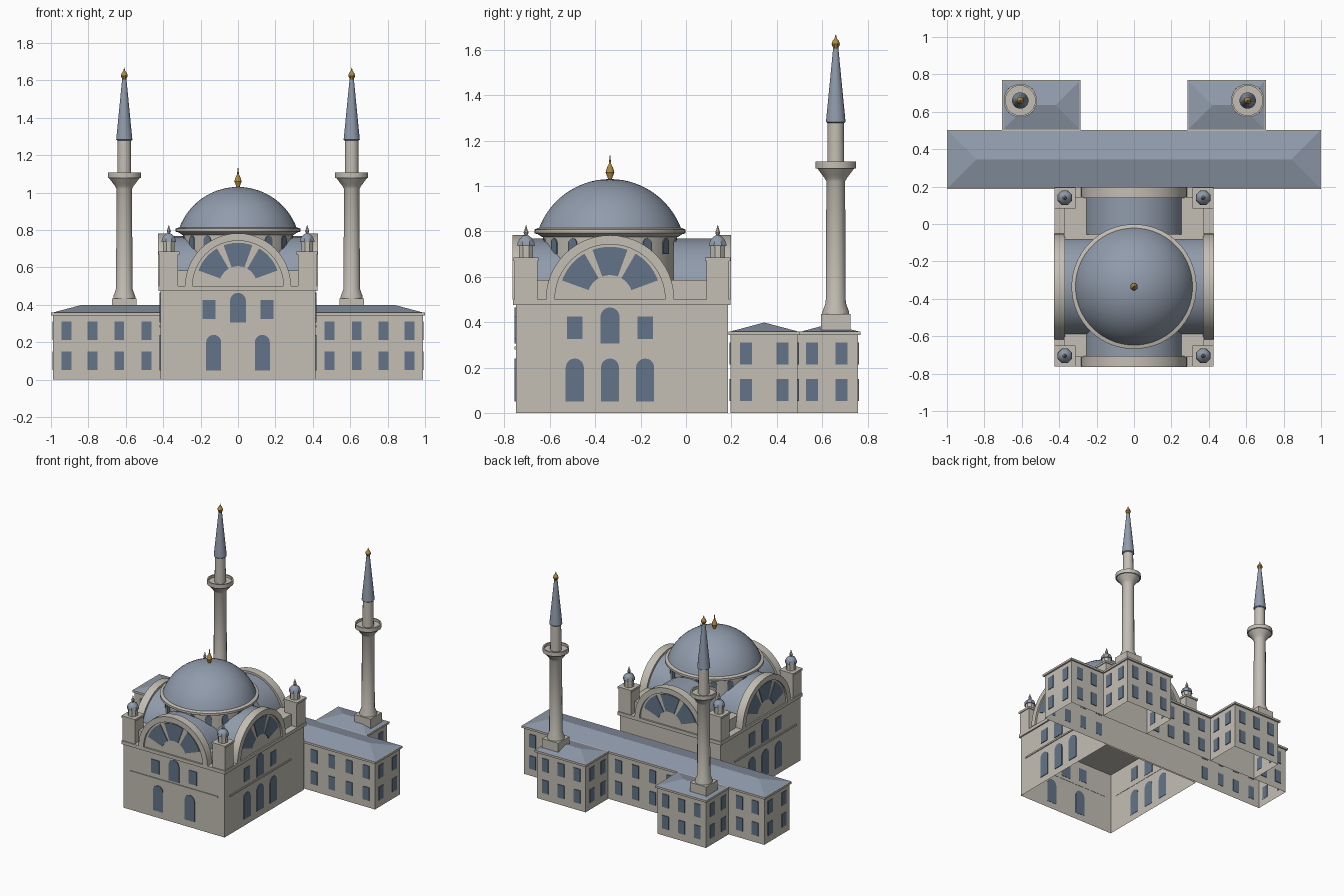
import bpy, bmesh
from math import pi, sin, cos, radians, sqrt
from mathutils import Matrix

if "Cube" in bpy.data.objects:
    bpy.data.objects.remove(bpy.data.objects["Cube"])


def material(name, rgb):
    m = bpy.data.materials.new(name)
    m.use_nodes = True
    m.diffuse_color = (*rgb, 1)
    m.node_tree.nodes["Principled BSDF"].inputs["Base Color"].default_value = (*rgb, 1)
    return m


STONE = material("pale stone", (0.55, 0.52, 0.46))
LEAD = material("blue grey lead", (0.28, 0.33, 0.41))
GLASS = material("dark blue glass", (0.125, 0.175, 0.25))
GOLD = material("gold", (0.42, 0.25, 0.05))


def finish(bm, name, mat, smooth=False):
    """Turn a bmesh into a named, coloured object."""
    bmesh.ops.recalc_face_normals(bm, faces=bm.faces)
    me = bpy.data.meshes.new(name)
    bm.to_mesh(me)
    bm.free()
    me.materials.append(mat)
    ob = bpy.data.objects.new(name, me)
    bpy.context.collection.objects.link(ob)
    if smooth:
        bpy.ops.object.select_all(action="DESELECT")
        ob.select_set(True)
        bpy.context.view_layer.objects.active = ob
        bpy.ops.object.shade_smooth_by_angle(angle=radians(35))
    return ob


def box(name, mat, x0, x1, y0, y1, z0, z1, open_base=False):
    bm = bmesh.new()
    bmesh.ops.create_cube(bm, size=1)
    for v in bm.verts:
        v.co = ((x0 + x1) / 2 + v.co.x * (x1 - x0),
                (y0 + y1) / 2 + v.co.y * (y1 - y0),
                (z0 + z1) / 2 + v.co.z * (z1 - z0))
    if open_base:
        bm.faces.ensure_lookup_table()
        base = min(bm.faces, key=lambda f: f.calc_center_median().z)
        bmesh.ops.delete(bm, geom=[base], context="FACES_ONLY")
    return finish(bm, name, mat)


def lathe(name, mat, profile, x, y, sides=16):
    """Turn (radius, height) points around an upright axis."""
    bm = bmesh.new()
    rings = [[bm.verts.new((x + r * cos(2 * pi * (i + 0.5) / sides),
                            y + r * sin(2 * pi * (i + 0.5) / sides), z))
              for i in range(sides)] for r, z in profile]
    for a, b in zip(rings, rings[1:]):
        for i in range(sides):
            j = (i + 1) % sides
            bm.faces.new((a[i], a[j], b[j], b[i]))
    bm.faces.new(rings[0])
    bm.faces.new(rings[-1])
    return finish(bm, name, mat, smooth=True)


def prism(bm, pts, y0, y1, M):
    """Extrude an upright outline between two depths, then place it."""
    a, b = ([bm.verts.new(M @ Matrix.Translation((u, y, w)).translation)
             for u, w in pts] for y in (y0, y1))
    bm.faces.new(a)
    bm.faces.new(b)
    for i in range(len(a)):
        j = (i + 1) % len(a)
        bm.faces.new((a[i], a[j], b[j], b[i]))


def arc(r, a0, a1, n, cx=0, cz=0):
    return [(cx + r * cos(radians(a0 + (a1 - a0) * i / n)),
             cz + r * sin(radians(a0 + (a1 - a0) * i / n))) for i in range(n + 1)]


def square_window(u, z0, z1, w):
    return [(u - w / 2, z0), (u + w / 2, z0), (u + w / 2, z1), (u - w / 2, z1)]


def arched_window(u, z0, z1, w):
    return [(u - w / 2, z0), (u + w / 2, z0)] + arc(w / 2, 0, 180, 8, u, z1 - w / 2)


def frame(x, y, degrees):
    """Facade frame: local -y points out of the wall."""
    return Matrix.Translation((x, y, 0)) @ Matrix.Rotation(radians(degrees), 4, "Z")


def glaze(name, outlines, M):
    bm = bmesh.new()
    for pts in outlines:
        prism(bm, pts, 0.002, -0.005, M)
    return finish(bm, name, GLASS)


# Prayer hall: open-based walls, cornice and stepped roof base
CX, CY = 0, -0.335
box("hall_walls", STONE, -0.415, 0.415, -0.75, 0.185, 0, 0.48, True)
box("hall_cornice", STONE, -0.425, 0.425, -0.762, 0.197, 0.475, 0.5)
box("roof_step", STONE, -0.375, 0.375, -0.71, 0.145, 0.5, 0.585)

# Four great arches with vaults and fan windows
sides = {"front": frame(0, -0.75, 0), "right_flank": frame(0.415, CY, 90),
         "back": frame(0, 0.185, 180), "left_flank": frame(-0.415, CY, -90)}
for name, M in sides.items():
    bm = bmesh.new()
    prism(bm, arc(0.283, 0, 180, 24, 0, 0.5) + arc(0.243, 180, 0, 24, 0, 0.5),
          -0.014, 0.045, M)
    finish(bm, name + "_arch", STONE, True)
    bm = bmesh.new()
    prism(bm, arc(0.25, 0, 180, 24, 0, 0.5), 0.0, 0.03, M)
    finish(bm, name + "_tympanum", STONE)
    bm = bmesh.new()
    prism(bm, arc(0.268, 0, 180, 16, 0, 0.5), 0.03, 0.24, M)
    finish(bm, name + "_vault", LEAD, True)
    fan = [arc(0.225, a, a + 40, 8, 0, 0.507) + arc(0.1, a + 40, a, 8, 0, 0.507)
           for a in (20, 70, 120)]
    glaze(name + "_fan_windows", fan, M)
    if name == "back":
        continue
    lower = (-0.13, 0.13) if name == "front" else (-0.155, 0, 0.155)
    panes = [arched_window(u, 0.05, 0.24, 0.08) for u in lower]
    panes += [arched_window(0, 0.305, 0.465, 0.085)]
    panes += [square_window(u, 0.325, 0.425, 0.067) for u in (-0.155, 0.155)]
    glaze(name + "_wall_windows", panes, M)
    bm = bmesh.new()
    prism(bm, square_window(0, 0.28, 0.292, 0.72), 0.002, -0.006, M)
    finish(bm, name + "_string_course", STONE)

# Corner turrets
for x in (-0.37, 0.37):
    for y in (-0.705, 0.14):
        box("corner_pier", STONE, x - 0.05, x + 0.05, y - 0.05, y + 0.05, 0.5, 0.67)
        box("pier_cap", STONE, x - 0.056, x + 0.056, y - 0.056, y + 0.056, 0.67, 0.685)
        lathe("turret_drum", STONE, [(0.034, 0.685), (0.034, 0.738)], x, y, 8)
        lathe("turret_dome", LEAD, [(0.042, 0.735), (0.04, 0.75), (0.03, 0.768),
                                    (0.012, 0.782)], x, y, 8)
        lathe("turret_finial", STONE, [(0.006, 0.78), (0.012, 0.795),
                                       (0.006, 0.81), (0.001, 0.828)], x, y, 8)

# Drum, its windows, cornice and main dome
lathe("drum", STONE, [(0.295, 0.5), (0.295, 0.79)], CX, CY, 48)
bm = bmesh.new()
for i in range(16):
    turn = frame(CX, CY, (i + 0.5) * 22.5) @ Matrix.Translation((0, -0.295, 0))
    prism(bm, arched_window(0, 0.7, 0.77, 0.044), 0.004, -0.004, turn)
finish(bm, "drum_windows", GLASS)
lathe("drum_cornice", STONE, [(0.3, 0.775), (0.318, 0.787), (0.334, 0.792),
                              (0.334, 0.808), (0.316, 0.815)], CX, CY, 48)
R, C = 0.3355, 0.695
dome = [(sqrt(max(R * R - (z - C) ** 2, 1e-6)), z)
        for z in (C + R * sin(radians(20 + 70 * i / 14)) for i in range(15))]
lathe("main_dome", LEAD, dome, CX, CY, 48)
lathe("dome_finial", GOLD, [(0.01, 1.02), (0.01, 1.035), (0.02, 1.06), (0.014, 1.08),
                            (0.006, 1.095), (0.001, 1.135)], CX, CY, 12)


def hip_roof(name, x0, x1, y0, y1):
    """Eaves slab with a hipped roof whose ridge runs along x."""
    box(name + "_eaves", STONE, x0, x1, y0, y1, 0.343, 0.358)
    bm = bmesh.new()
    h = (y1 - y0) / 2
    e = 0.006
    c = [bm.verts.new(p) for p in ((x0 + e, y0 + e, 0.358), (x1 - e, y0 + e, 0.358),
                                   (x1 - e, y1 - e, 0.358), (x0 + e, y1 - e, 0.358))]
    a, b = (bm.verts.new((x, y0 + h, 0.358 + 0.255 * h)) for x in (x0 + h, x1 - h))
    for f in ((c[0], c[1], b, a), (c[2], c[3], a, b), (c[1], c[2], b), (c[3], c[0], a)):
        bm.faces.new(f)
    finish(bm, name + "_roof", LEAD)


def two_storeys(name, columns, M):
    glaze(name, [square_window(u, z, z + 0.097, 0.053)
                 for u in columns for z in (0.053, 0.213)], M)


# Long gallery behind the hall
box("gallery_walls", STONE, -0.988, 0.988, 0.197, 0.492, 0, 0.345, True)
hip_roof("gallery", -1, 1, 0.187, 0.503)
outer = (0.49, 0.635, 0.777, 0.917)
two_storeys("gallery_front_windows", outer + tuple(-u for u in outer), frame(0, 0.197, 0))
two_storeys("gallery_back_windows", (-0.915, -0.785, -0.21, -0.07, 0.07, 0.21, 0.785, 0.915),
            frame(0, 0.492, 180))

for s, tag in ((1, "left"), (-1, "right")):
    two_storeys(tag + "_gallery_end_windows", (-0.08, 0.08), frame(s * 0.988, 0.345, s * 90))

    # Rear wing
    mid = s * 0.495
    box(tag + "_wing_walls", STONE, mid - 0.2, mid + 0.2, 0.49, 0.758, 0, 0.345, True)
    hip_roof(tag + "_wing", mid - 0.21, mid + 0.21, 0.5, 0.77)
    two_storeys(tag + "_wing_back_windows", (-0.13, 0, 0.13), frame(mid, 0.758, 180))
    for d in (1, -1):
        two_storeys(tag + "_wing_side_windows", (-0.065, 0.065),
                    frame(mid + d * 0.2, 0.62, d * 90))

    # Minaret
    x, y = s * 0.608, 0.66
    box(tag + "_minaret_base", STONE, x - 0.066, x + 0.066, y - 0.066, y + 0.066, 0.35, 0.435)
    lathe(tag + "_minaret_shaft", STONE,
          [(0.06, 0.43), (0.06, 0.445), (0.045, 0.485), (0.042, 1.02), (0.05, 1.035),
           (0.062, 1.05), (0.083, 1.078), (0.09, 1.078), (0.09, 1.108), (0.08, 1.108),
           (0.08, 1.09), (0.038, 1.09), (0.036, 1.285)], x, y)
    lathe(tag + "_minaret_spire", LEAD, [(0.038, 1.278), (0.044, 1.283), (0.012, 1.605)], x, y)
    lathe(tag + "_minaret_finial", GOLD, [(0.009, 1.6), (0.02, 1.625), (0.015, 1.64),
                                          (0.006, 1.65), (0.001, 1.668)], x, y, 8)
